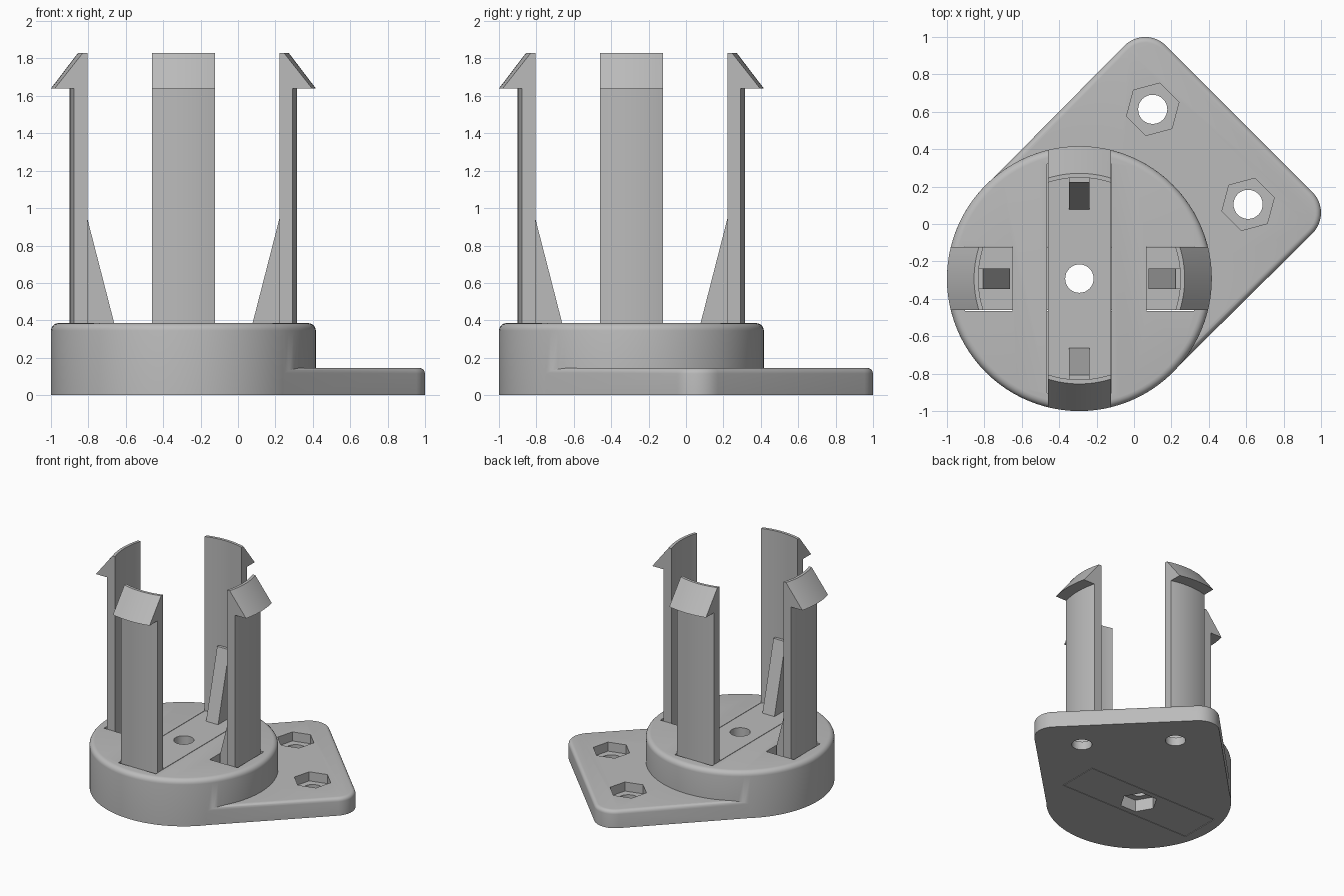
import bpy, bmesh, math
from mathutils import Matrix, Vector

if "Cube" in bpy.data.objects:
    bpy.data.objects.remove(bpy.data.objects["Cube"])

C = Vector((-0.292, -0.292, 0))      # centre of the round hub
R, H, PLATE_H = 0.708, 0.385, 0.145  # hub radius, hub height, plate thickness
HALF = 0.168                         # half width of strips and arms
MID = 0.19                           # height where the crossed strips meet

grey = bpy.data.materials.new("light_grey")
grey.diffuse_color = (0.5, 0.5, 0.5, 1)
grey.use_nodes = True
grey.node_tree.nodes["Principled BSDF"].inputs["Base Color"].default_value = grey.diffuse_color


def finish(name, bm):
    bmesh.ops.recalc_face_normals(bm, faces=bm.faces[:])
    me = bpy.data.meshes.new(name)
    bm.to_mesh(me)
    bm.free()
    me.materials.append(grey)
    ob = bpy.data.objects.new(name, me)
    bpy.context.collection.objects.link(ob)
    return ob


def loft(name, rings, m=Matrix()):
    """Closed solid through rings with equal point counts."""
    bm = bmesh.new()
    vs = [[bm.verts.new(m @ Vector(p)) for p in ring] for ring in rings]
    n = len(vs[0])
    for a, b in zip(vs, vs[1:]):
        for i in range(n):
            j = (i + 1) % n
            bm.faces.new((a[i], a[j], b[j], b[i]))
    bm.faces.new(vs[0][::-1])
    bm.faces.new(vs[-1])
    return finish(name, bm)


def box(name, x0, x1, y0, y1, z0, z1, m=Matrix()):
    q = [(x0, y0), (x1, y0), (x1, y1), (x0, y1)]
    return loft(name, [[(x, y, z) for x, y in q] for z in (z0, z1)], m)


def prism(name, x, y, r, n, z0, z1, turn=0):
    q = [(x + r * math.cos(turn + math.tau * i / n),
          y + r * math.sin(turn + math.tau * i / n)) for i in range(n)]
    return loft(name, [[(a, b, z) for a, b in q] for z in (z0, z1)])


def rounded_slab(name, arcs, h, f):
    """Slab whose outline is a chain of arcs, with a filleted top edge."""
    def ring(inset, z):
        pts = []
        for cx, cy, r, a0, a1, n in arcs:
            for i in range(n):
                a = math.radians(a0 + (a1 - a0) * i / (n - 1))
                pts.append((cx + (r - inset) * math.cos(a),
                            cy + (r - inset) * math.sin(a), z))
        return pts
    rings = [ring(0, 0)]
    for k in range(6):
        t = k / 5 * math.pi / 2
        rings.append(ring(f * (1 - math.cos(t)), h - f + f * math.sin(t)))
    return loft(name, rings)


def boolean(ob, other, op):
    mod = ob.modifiers.new("bool", 'BOOLEAN')
    mod.operation, mod.solver, mod.object = op, 'EXACT', other
    bpy.context.view_layer.objects.active = ob
    bpy.ops.object.modifier_apply(modifier=mod.name)
    bpy.data.objects.remove(other)


def smooth(ob):
    bpy.ops.object.select_all(action='DESELECT')
    ob.select_set(True)
    bpy.context.view_layer.objects.active = ob
    bpy.ops.object.shade_smooth_by_angle(angle=math.radians(30))


# Base: round hub plus tangent mounting plate
base = rounded_slab("base", [(C.x, C.y, R, 0, 360 - 3.75, 96)], H, 0.04)
plate = rounded_slab("plate", [(0.06, 0.843, 0.157, 45, 135, 10),
                               (C.x, C.y, R - 0.003, 135, 315, 48),
                               (0.843, 0.06, 0.157, 315, 405, 10)], PLATE_H, 0.03)
boolean(base, plate, 'UNION')

# Nut pockets and screw holes in the plate
for x, y in ((0.10, 0.613), (0.61, 0.105)):
    boolean(base, prism("cut", x, y, 0.145, 6, 0.07, 0.3, math.radians(15)), 'DIFFERENCE')
    boolean(base, prism("cut", x, y, 0.078, 32, -0.1, 0.3), 'DIFFERENCE')

# Channels for the crossed strips, with openings above the lower strip
W = HALF + 0.004
T = Matrix.Translation(C)
turn = [T @ Matrix.Rotation(k * math.pi / 2, 4, 'Z') for k in range(4)]
boolean(base, box("cut", -0.612, 0.612, -W, W, -0.1, MID + 0.003, T), 'DIFFERENCE')
boolean(base, box("cut", -0.612, 0.612, -W, W, MID, 0.6, turn[1]), 'DIFFERENCE')
for k in (0, 2):
    boolean(base, box("cut", 0.358, 0.612, -W, W, MID - 0.05, 0.6, turn[k]), 'DIFFERENCE')
smooth(base)

# Crossed strips: lower one along x with a nut pocket, upper one along y
lower = box("lower_strip", -0.607, 0.607, -HALF, HALF, 0, MID, T)
upper = box("upper_strip", -0.58, 0.58, -HALF, HALF, MID + 0.003, H, turn[1])
boolean(lower, prism("cut", C.x, C.y, 0.145, 6, -0.1, 0.1), 'DIFFERENCE')
for strip in (lower, upper):
    boolean(strip, prism("cut", C.x, C.y, 0.076, 32, -0.1, 0.6), 'DIFFERENCE')
    smooth(strip)

# Four curved snap arms with hooked tips, each with a gusset
for k, side in enumerate(("right", "back", "left", "front")):
    z0 = MID - 0.02 if k % 2 == 0 else MID + 0.01
    profile = [(0.54, z0), (0.608, z0), (0.608, 1.64), (0.708, 1.64), (0.563, 1.83), (0.54, 1.83)]
    rings = []
    for i in range(13):
        y = HALF * (i / 6 - 1)
        rings.append([(math.sqrt(r * r - y * y), y, z) for r, z in profile])
    smooth(loft(side + "_snap_arm", rings, turn[k]))
    foot = MID - 0.01 if k % 2 == 0 else H - 0.05
    wedge = [(0.37, foot), (0.56, foot), (0.56, 0.95), (0.515, 0.95), (0.37, H)]
    loft(side + "_gusset", [[(x, y, z) for x, z in wedge] for y in (-0.055, 0.055)], turn[k])
